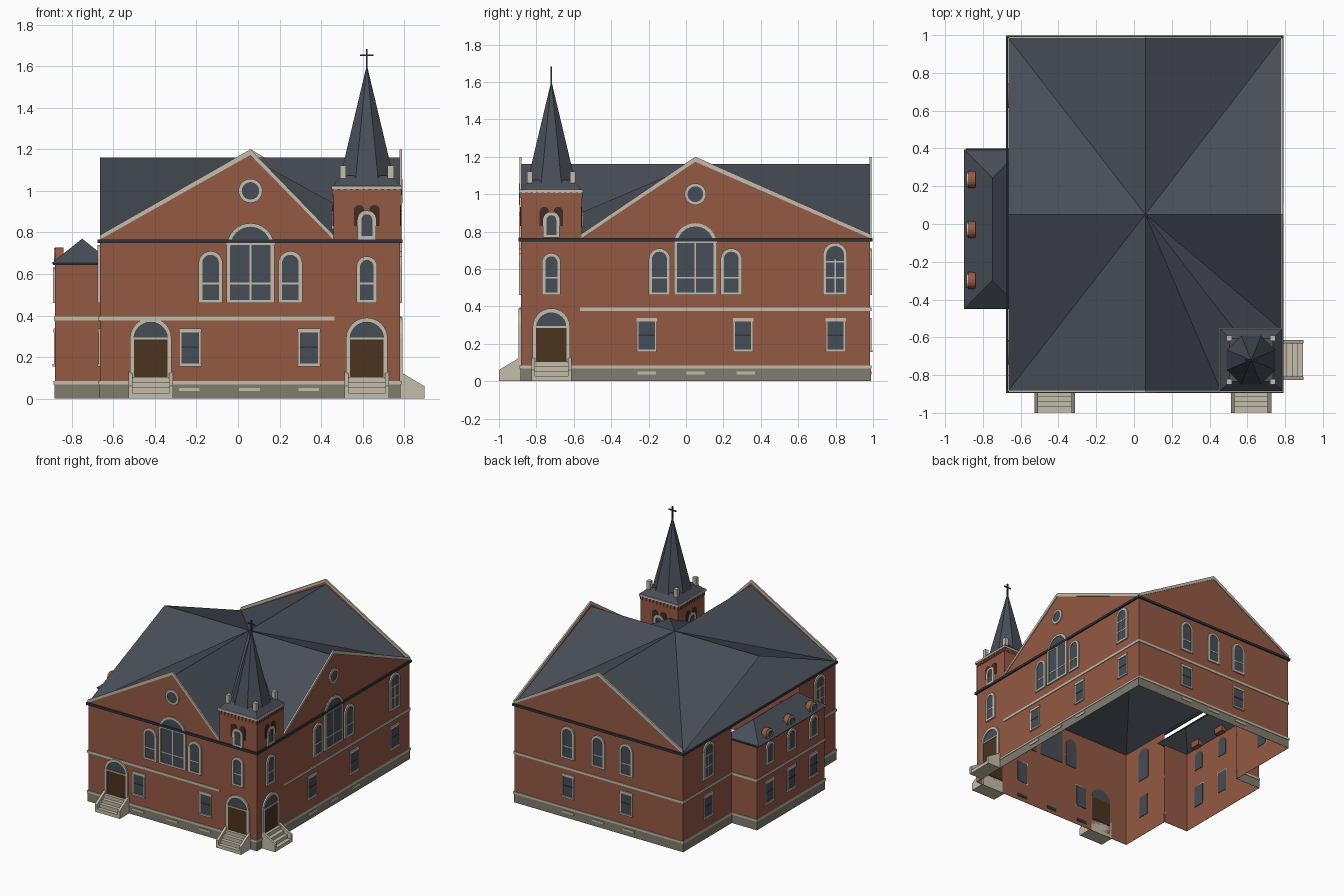
import bpy, bmesh, math
from mathutils import Matrix, Vector

if "Cube" in bpy.data.objects:
    bpy.data.objects.remove(bpy.data.objects["Cube"])


def material(name, *rgb):
    m = bpy.data.materials.new(name)
    m.use_nodes = True
    m.diffuse_color = (*rgb, 1)
    node = next(n for n in m.node_tree.nodes if n.type == "BSDF_PRINCIPLED")
    node.inputs["Base Color"].default_value = (*rgb, 1)
    return m


brick = material("red brick", 0.30, 0.10, 0.058)
slate = material("slate roof", 0.065, 0.076, 0.096)
stone = material("pale stone", 0.55, 0.51, 0.41)
base = material("grey foundation", 0.22, 0.20, 0.16)
wood = material("brown door", 0.07, 0.034, 0.013)
glass = material("dark glass", 0.06, 0.075, 0.095)
dark = material("dark gutter", 0.03, 0.035, 0.045)
louvre_brown = material("louvre brown", 0.06, 0.025, 0.016)

# Each wall has its own frame: u along it, z up, d outward
X0, X1, Y0, Y1, EAVE = -0.665, 0.78, -0.883, 0.985, 0.765
TX, TY = 0.62, -0.72                      # tower centre
TW, TS = 0.46, -0.56                      # tower inner edges


def wall(x, y, dist):
    n = Vector((x, y, 0))
    u = Vector((-y, x, 0))
    return u, n * dist, n


front, right, back, left = wall(0, -1, -Y0), wall(1, 0, X1), wall(0, 1, Y1), wall(-1, 0, -X0)
wing_front, wing_back, wing_side = wall(0, -1, 0.44), wall(0, 1, 0.39), wall(-1, 0, 0.88)
tower_west, tower_north = wall(-1, 0, -TW), wall(0, 1, TS)

parts = {}


def part(name, mat):
    if name not in parts:
        parts[name] = (bmesh.new(), mat)
    return parts[name][0]


def place(w, u, z, d):
    return w[0] * u + w[1] + w[2] * d + Vector((0, 0, z))


def sheet(bm, points):
    return bm.faces.new([bm.verts.new(p) for p in points])


def prism(bm, w, pts, d0, d1):
    a = [bm.verts.new(place(w, u, z, d0)) for u, z in pts]
    b = [bm.verts.new(place(w, u, z, d1)) for u, z in pts]
    bm.faces.new(a[::-1])
    bm.faces.new(b)
    for i in range(len(a)):
        j = (i + 1) % len(a)
        bm.faces.new((a[i], a[j], b[j], b[i]))


def rect(u0, u1, z0, z1):
    return [(u0, z0), (u1, z0), (u1, z1), (u0, z1)]


def block(bm, w, u0, u1, z0, z1, d0, d1):
    prism(bm, w, rect(u0, u1, z0, z1), d0, d1)


def circle(u, z, r, n=20):
    return [(u + r * math.cos(i * math.tau / n), z + r * math.sin(i * math.tau / n)) for i in range(n)]


def arch(u, width, z0, z1, n=12):
    r = width / 2
    top = [(u + r * math.cos(i * math.pi / n), z1 - r + r * math.sin(i * math.pi / n)) for i in range(n + 1)]
    return [(u - r, z0), (u + r, z0)] + top


def ring(bm, w, outer, inner, d0, d1):
    loops = [[bm.verts.new(place(w, u, z, d)) for u, z in pts]
             for pts, d in ((outer, d0), (outer, d1), (inner, d1), (inner, d0))]
    for a, b in zip(loops, loops[1:]):
        for i in range(len(a)):
            j = (i + 1) % len(a)
            bm.faces.new((a[i], a[j], b[j], b[i]))


def arched_window(w, u, width, z0, z1, bars=True, mullion=False):
    prism(part("window_glass", glass), w, arch(u, width - 0.02, z0 + 0.01, z1 - 0.01), -0.004, 0.005)
    trim = part("window_frames", stone)
    ring(trim, w, arch(u, width, z0, z1), arch(u, width - 0.035, z0 + 0.015, z1 - 0.0175), 0, 0.01)
    if bars:
        block(trim, w, u - width / 2, u + width / 2, z0 + 0.09, z0 + 0.098, 0, 0.007)
    if mullion:
        block(trim, w, u - 0.004, u + 0.004, z0, z1 - 0.09, 0, 0.007)
        block(trim, w, u - width / 2, u + width / 2, z1 - 0.105, z1 - 0.097, 0, 0.007)


def square_window(w, u):
    block(part("window_glass", glass), w, u - 0.045, u + 0.045, 0.16, 0.33, -0.004, 0.004)
    trim = part("window_frames", stone)
    ring(trim, w, rect(u - 0.05, u + 0.05, 0.16, 0.33), rect(u - 0.043, u + 0.043, 0.169, 0.32), 0, 0.006)
    block(trim, w, u - 0.055, u + 0.055, 0.318, 0.338, 0, 0.008)
    block(trim, w, u - 0.055, u + 0.055, 0.155, 0.168, 0, 0.012)
    block(part("window_bars", dark), w, u - 0.043, u + 0.043, 0.243, 0.25, 0, 0.006)


def triple_window(w, u):
    arched_window(w, u, 0.23, 0.46, 0.845, mullion=True)
    for s in (-1, 1):
        arched_window(w, u + s * 0.192, 0.115, 0.46, 0.71)


def rose_window(w, u):
    prism(part("window_glass", glass), w, circle(u, 1.0, 0.048), 0, 0.006)
    ring(part("window_frames", stone), w, circle(u, 1.0, 0.058), circle(u, 1.0, 0.042), 0, 0.011)


def entrance(w, u):
    prism(part("window_glass", glass), w, arch(u, 0.175, 0.1, 0.375), -0.004, 0.004)
    block(part("doors", wood), w, u - 0.084, u + 0.084, 0.1, 0.285, -0.006, 0.007)
    trim = part("door_frames", stone)
    ring(trim, w, arch(u, 0.2, 0.1, 0.39), arch(u, 0.162, 0.105, 0.368), 0, 0.012)
    block(trim, w, u - 0.085, u + 0.085, 0.285, 0.294, 0, 0.01)
    steps = part("stairs", stone)
    for i in range(4):
        block(steps, w, u - 0.09, u + 0.09, 0, 0.105 - i * 0.026, 0, 0.029 * (i + 1))
    # Sloping cheek walls
    for s in (-1, 1):
        a, b = sorted((u + s * 0.088, u + s * 0.107))
        shape = [(0, 0), (0.117, 0), (0.117, 0.06), (0, 0.13)]
        lo, hi = ([steps.verts.new(place(w, e, z, d)) for d, z in shape] for e in (a, b))
        steps.faces.new(lo)
        steps.faces.new(hi[::-1])
        for i in range(4):
            j = (i + 1) % 4
            steps.faces.new((lo[i], hi[i], hi[j], lo[j]))


# Wall shells, foundation, ledge, string course and gutter
upper = [(front, X0, X1), (right, Y0, Y1), (back, -X1, -X0), (left, -Y1, -Y0)]
low_left = [(left, -Y1, -0.39), (left, 0.44, -Y0)]
wing = [(wing_front, -0.88, X0), (wing_back, -X0, 0.88), (wing_side, -0.39, 0.44)]
ground = upper[:3] + low_left + wing
string_runs = [(front, X0, TW), (right, TS, Y1), (back, -X1, -X0)] + low_left + wing
walls = part("brick_walls", brick)
for runs, top in ((upper[:3] + low_left, EAVE), (wing, 0.655)):
    for w, a, b in runs:
        sheet(walls, [place(w, u, z, 0) for u, z in rect(a, b, 0, top)])
for name, mat, runs, z0, z1, out in (
        ("foundation", base, ground, 0, 0.07, 0.003),
        ("foundation_ledge", stone, ground, 0.067, 0.084, 0.007),
        ("string_course", stone, string_runs, 0.376, 0.395, 0.006),
        ("gutter", dark, upper, 0.748, 0.766, 0.012),
        ("wing_gutter", dark, wing, 0.644, 0.653, 0.01)):
    for w, a, b in runs:
        block(part(name, mat), w, a - out * 0.9, b + out * 0.9, z0, z1, 0.0008, out)

# Main roof: a hipped pyramid crossed by four gabled arms
RX, RY, RIDGE = 0.06, 0.05, 1.16
roof = part("main_roof", slate)
mid = (RX, RY, RIDGE)
ends = {"s": (RX, Y0, RIDGE), "e": (X1, RY, RIDGE), "n": (RX, Y1, RIDGE), "w": (X0, RY, RIDGE)}
sw, se, ne, nw = [(x, y, EAVE) for x, y in ((X0, Y0), (X1, Y0), (X1, Y1), (X0, Y1))]
valley = (TW, TS, EAVE)
for corner, a, b in ((sw, "w", "s"), (nw, "n", "w"), (ne, "e", "n")):
    sheet(roof, [mid, ends[a], corner])
    sheet(roof, [mid, corner, ends[b]])
sheet(roof, [mid, ends["s"], (TW, Y0, EAVE), valley])
sheet(roof, [mid, valley, (X1, TS, EAVE), ends["e"]])
for a, b in ((sw, se), (se, ne), (ne, nw), (nw, sw)):
    sheet(part("hipped_roof", slate), [mid, a, b])

# Brick gables with stone copings
for w, a, peak, b in ((front, X0, RX, TW), (right, TS, RY, Y1), (back, -X1, -RX, -X0)):
    prism(part("gables", brick), w, [(a, EAVE), (b, EAVE), (peak, 1.18)], -0.004, 0.002)
    for end in (a, b):
        prism(part("gable_copings", stone), w,
              [(end, 0.765), (end, 0.787), (peak, 1.2), (peak, 1.173)], -0.004, 0.008)

# Windows and doors
for w, u in ((front, RX), (right, RY)):
    triple_window(w, u)
    rose_window(w, u)
for w, spots in ((front, (-0.23, 0.342)), (right, (-0.21, 0.305, 0.8)), (back, (-0.32, 0.18)),
                 (left, (-0.68, 0.68)), (wing_side, (-0.235, 0.03, 0.3))):
    for u in spots:
        square_window(w, u)
for w, u in ((right, 0.797), (left, -0.68), (left, 0.68)):
    arched_window(w, u, 0.13, 0.46, 0.74, mullion=True)
for u in (-0.32, -0.06, 0.18):
    arched_window(back, u, 0.115, 0.46, 0.71)
for w, u in ((front, TX), (right, TY)):
    arched_window(w, u, 0.1, 0.46, 0.685)
    entrance(w, u)
entrance(front, -0.42)
for w, spots in ((front, (-0.235, 0.055, 0.34)), (right, (-0.21, 0.05, 0.32)), (back, (-0.32, -0.06, 0.2))):
    for u in spots:
        block(part("basement_sills", stone), w, u - 0.05, u + 0.05, 0.036, 0.051, 0, 0.008)
        block(part("basement_vents", dark), w, u - 0.045, u + 0.045, 0.03, 0.055, -0.004, -0.001)

# Side wing hipped roof and dormers
hip = part("wing_roof", slate)
c = [(-0.9, -0.45, 0.65), (-0.6, -0.45, 0.65), (-0.6, 0.395, 0.65), (-0.9, 0.395, 0.65)]
r0, r1 = (-0.75, -0.3, 0.77), (-0.75, 0.245, 0.77)
for f in ([c[0], c[1], r0], [c[1], c[2], r1, r0], [c[2], c[3], r1], [c[3], c[0], r0, r1]):
    sheet(hip, f)
for u in (-0.235, 0.03, 0.3):
    arched_window(wing_side, u, 0.1, 0.46, 0.63, bars=False)
    prism(part("dormers", brick), wing_side, arch(u, 0.09, 0.65, 0.728), -0.04, 0)
    ring(part("dormer_trim", stone), wing_side, circle(u, 0.688, 0.036), circle(u, 0.688, 0.026), 0, 0.006)
    prism(part("window_glass", glass), wing_side, circle(u, 0.688, 0.028), 0, 0.003)

# Tower belfry with cornice and dentils
for w, u in ((front, TX), (right, TY), (tower_west, -TY), (tower_north, -TX)):
    sheet(part("tower_walls", brick), [place(w, a, z, 0) for a, z in rect(u - 0.161, u + 0.161, 0.76, 1.01)])
    arched_window(w, u, 0.088, 0.767, 0.905, bars=False)
    for s in (-1, 1):
        prism(part("belfry_louvres", louvre_brown), w, arch(u + s * 0.037, 0.05, 0.83, 0.932), 0, 0.005)
    block(part("tower_cornice", stone), w, u - 0.17, u + 0.17, 1.007, 1.024, -0.02, 0.009)
    for i in range(11):
        e = u - 0.15 + i * 0.03
        block(part("tower_dentils", brick), w, e - 0.008, e + 0.008, 0.98, 1.008, 0, 0.007)


def cone(name, mat, n, r0, r1, z0, z1, turn):
    bmesh.ops.create_cone(part(name, mat), cap_ends=True, segments=n, radius1=r0, radius2=r1, depth=z1 - z0,
                          matrix=Matrix.Translation((TX, TY, (z0 + z1) / 2)) @ Matrix.Rotation(turn, 4, "Z"))


# Skirt, spire, pinnacles and cross
cone("spire_skirt", slate, 4, 0.166 * math.sqrt(2), 0.115 * math.sqrt(2), 1.022, 1.075, math.pi / 4)
cone("spire", slate, 8, 0.148, 0.003, 1.03, 1.595, math.pi / 8)
axis = wall(0, -1, -TY)
for x in (-0.115, 0.115):
    for y in (-0.115, 0.115):
        block(part("pinnacles", stone), axis, TX + x - 0.015, TX + x + 0.015, 1.04, 1.122, y - 0.015, y + 0.015)
cross = part("cross", dark)
block(cross, axis, TX - 0.004, TX + 0.004, 1.57, 1.682, -0.004, 0.004)
block(cross, axis, TX - 0.032, TX + 0.032, 1.649, 1.657, -0.004, 0.004)

for name, (bm, mat) in parts.items():
    mesh = bpy.data.meshes.new(name)
    bm.to_mesh(mesh)
    bm.free()
    mesh.materials.append(mat)
    bpy.context.scene.collection.objects.link(bpy.data.objects.new(name, mesh))
